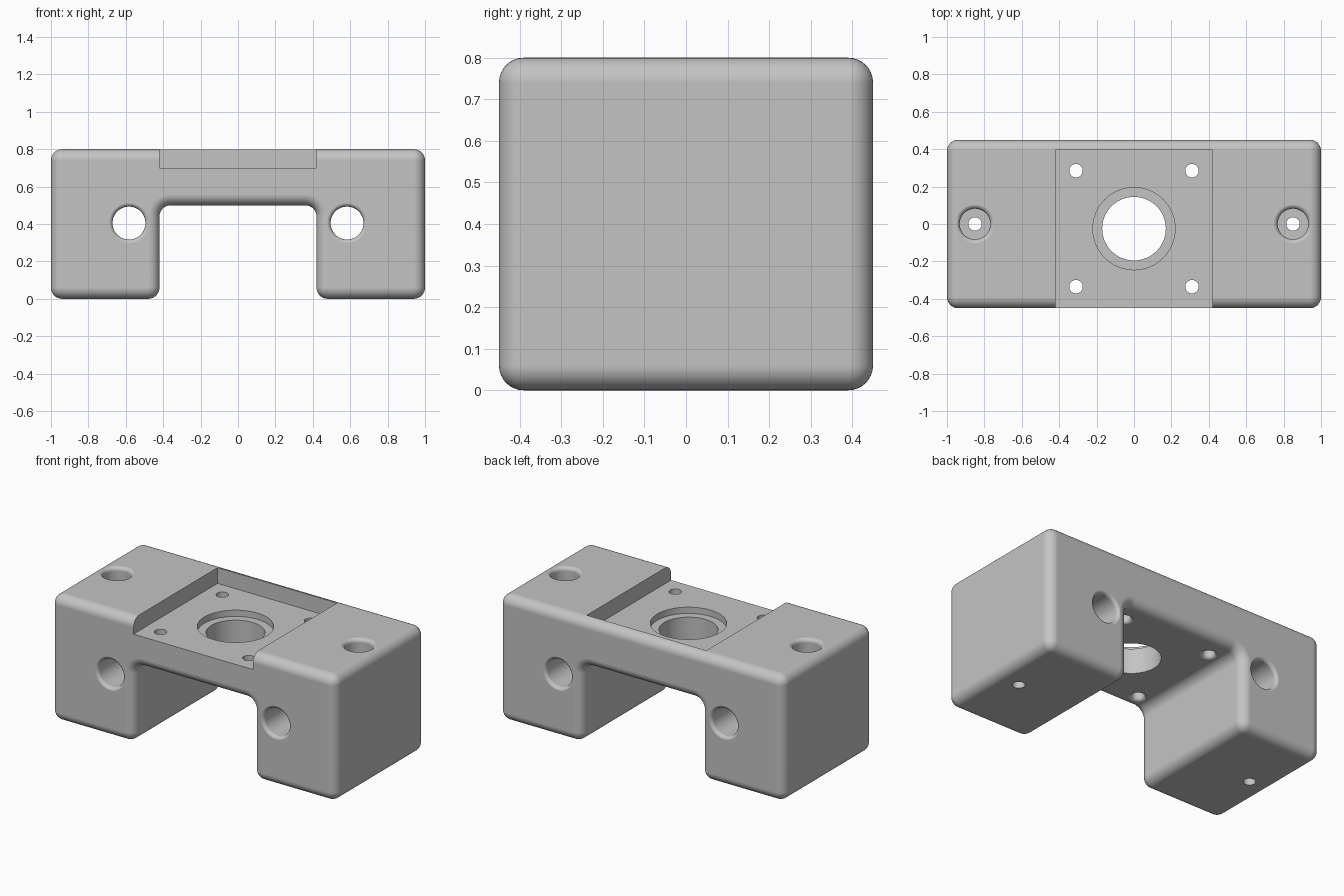
import bpy, bmesh
from math import sin, cos, pi

if "Cube" in bpy.data.objects:
    bpy.data.objects.remove(bpy.data.objects["Cube"])

WIDTH, DEPTH, HEIGHT = 1.0, 0.45, 0.8      # half width, half depth, full height
GAP, UNDERSIDE, FILLET = 0.42, 0.5, 0.06   # half gap between legs, bridge underside
FLOOR = 0.7                                # pocket floor

grey = bpy.data.materials.new("plain grey")
grey.use_nodes = True
grey.diffuse_color = (0.55, 0.55, 0.55, 1)
grey.node_tree.nodes["Principled BSDF"].inputs["Base Color"].default_value = (0.55, 0.55, 0.55, 1)


def add_object(name, bm):
    bmesh.ops.recalc_face_normals(bm, faces=bm.faces)
    mesh = bpy.data.meshes.new(name)
    bm.to_mesh(mesh)
    bm.free()
    mesh.materials.append(grey)
    obj = bpy.data.objects.new(name, mesh)
    bpy.context.collection.objects.link(obj)
    return obj


def lathe(name, profile, location, along_y=False, sides=48):
    """Solid of revolution from (radius, height) points."""
    bm = bmesh.new()
    rings = [[bm.verts.new((r * cos(2 * pi * i / sides), r * sin(2 * pi * i / sides), z))
              for i in range(sides)] for r, z in profile]
    for a, b in zip(rings, rings[1:]):
        for i in range(sides):
            j = (i + 1) % sides
            bm.faces.new((a[i], a[j], b[j], b[i]))
    bm.faces.new(rings[0])
    bm.faces.new(rings[-1])
    obj = add_object(name, bm)
    obj.location = location
    if along_y:
        obj.rotation_euler.x = pi / 2
    return obj


def mouth(radius, fillet, level, direction, steps=6):
    """Rounded hole mouth, from the bore out past the surface."""
    level += direction * 0.0005
    arc = [(radius + fillet * (1 - cos(t)), level - direction * fillet * (1 - sin(t)))
           for t in [pi / 2 * i / steps for i in range(steps + 1)]]
    return arc + [(radius + fillet, level + direction * 0.2)]


# Bridge body: U outline, extruded, corners rounded and then both rims
bm = bmesh.new()
outline = [(-WIDTH, 0), (-GAP, 0), (-GAP, UNDERSIDE), (GAP, UNDERSIDE),
           (GAP, 0), (WIDTH, 0), (WIDTH, HEIGHT), (-WIDTH, HEIGHT)]
front = bm.faces.new([bm.verts.new((x, -DEPTH, z)) for x, z in outline])
extruded = bmesh.ops.extrude_face_region(bm, geom=[front], use_keep_orig=True)
for v in extruded["geom"]:
    if isinstance(v, bmesh.types.BMVert):
        v.co.y = DEPTH
bmesh.ops.recalc_face_normals(bm, faces=bm.faces)
corners = [e for e in bm.edges if abs(e.verts[0].co.y - e.verts[1].co.y) > 0.1]
bmesh.ops.bevel(bm, geom=corners, offset=FILLET, segments=8, profile=0.5, affect='EDGES')
rims = [e for e in bm.edges if abs(e.verts[0].co.y - e.verts[1].co.y) < 0.01]
bmesh.ops.bevel(bm, geom=rims, offset=FILLET - 0.0006, segments=8, profile=0.5, affect='EDGES')
body = add_object("bridge_body", bm)

cutters = []

# Top pocket, open at the front
bm = bmesh.new()
bmesh.ops.create_cube(bm, size=1)
for v in bm.verts:
    v.co.x *= 2 * GAP
    v.co.y = 0.395 if v.co.y > 0 else -0.6
    v.co.z = 1.0 if v.co.z > 0 else FLOOR
cutters.append(add_object("pocket_cutter", bm))

# Centre bore with a shallow step
cutters.append(lathe("bore_cutter", [(0.22, 0.75), (0.22, FLOOR - 0.04),
                                     (0.17, FLOOR - 0.04), (0.17, 0.3)],
                     (0, -0.025, 0), sides=64))

for side in (-1, 1):
    # Plate screw holes, rounded on the underside
    for y in (-0.335, 0.285):
        cutters.append(lathe("plate_hole_cutter",
                             [(0.036, 0.9)] + mouth(0.036, 0.022, UNDERSIDE, -1),
                             (side * 0.31, y, 0), sides=32))
    # Leg screw holes, counterbored from the top
    cutters.append(lathe("leg_hole_cutter",
                         [(0.036, -0.1), (0.036, 0.3), (0.082, 0.3)]
                         + mouth(0.082, 0.025, HEIGHT, 1),
                         (side * 0.85, 0, 0)))
    # Rod holes through front and back
    cutters.append(lathe("rod_hole_cutter",
                         mouth(0.088, 0.022, -DEPTH, -1)[::-1] + mouth(0.088, 0.022, DEPTH, 1),
                         (side * 0.583, 0, 0.405), along_y=True))

# Cut everything out and drop the cutters
bpy.ops.object.select_all(action='DESELECT')
body.select_set(True)
bpy.context.view_layer.objects.active = body
for cutter in cutters:
    cutter.hide_render = True
    mod = body.modifiers.new("cut", 'BOOLEAN')
    mod.operation = 'DIFFERENCE'
    mod.solver = 'EXACT'
    mod.object = cutter
    bpy.ops.object.modifier_apply(modifier=mod.name)
for cutter in cutters:
    bpy.data.objects.remove(cutter)

# Smooth fillets with flat main faces
bpy.ops.object.shade_smooth_by_angle(angle=pi / 6)
weighted = body.modifiers.new("even_shading", 'WEIGHTED_NORMAL')
weighted.keep_sharp = True
